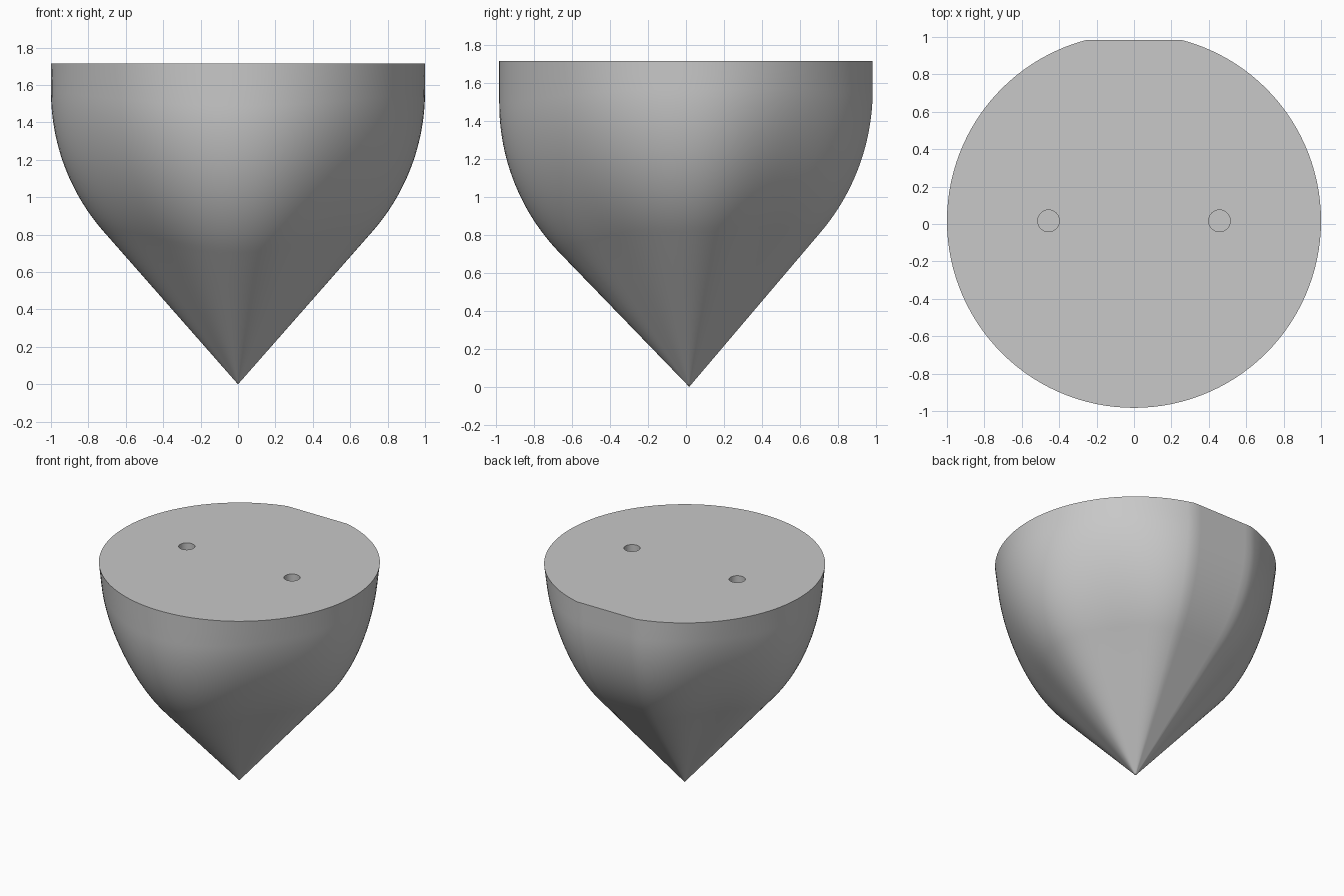
import bpy
import bmesh
from math import sin, cos, atan2, radians, degrees, pi

if "Cube" in bpy.data.objects:
    bpy.data.objects.remove(bpy.data.objects["Cube"])

SEGMENTS = 120
TOP = 1.715
CENTRE_Y = 0.017
FLAT = cos(radians(15))      # distance of the flat back from the axis
PINCH = 0.11                 # how far the diagonals are drawn in low down
HOLE_X, HOLE_R, HOLE_DEPTH = 0.457, 0.058, 0.25

grey = bpy.data.materials.new("light grey")
grey.use_nodes = True
colour = (0.58, 0.58, 0.58, 1)
grey.diffuse_color = colour
grey.node_tree.nodes["Principled BSDF"].inputs["Base Color"].default_value = colour


def diagonal(angle):
    """0 on the four ridges and the flat back, 1 midway between them."""
    a = degrees(angle)
    if a >= 180:
        return sin(2 * angle) ** 2
    from_side = min(a, 180 - a)
    return sin(pi * min(1, from_side / 75)) ** 2


def profile(angle):
    """Radius and height from the rim down to the cone; the front is fuller."""
    bulge = max(0, -sin(angle)) ** 2
    join_r = 0.717 - 0.035 * bulge
    join_z = 0.815 - 0.11 * bulge
    slope = atan2(join_r, join_z)
    arc = (1 - join_r) / (1 - cos(slope))
    start = join_z + arc * sin(slope)
    points = [(1, TOP), (1, (TOP + start) / 2)]
    for i in range(25):
        a = slope * i / 24
        points.append((1 - arc * (1 - cos(a)), start - arc * sin(a)))
    points += [(join_r * t, join_z * t) for t in (0.75, 0.5, 0.25, 0.1, 0.02)]
    pinch = PINCH * diagonal(angle)
    return [(r * (1 - pinch * min(1, (TOP - z) / (TOP - join_z))), z)
            for r, z in points]


def loop_edges(bm, ring):
    edges = []
    for a, b in zip(ring, ring[1:] + ring[:1]):
        edges.append(bm.edges.get((a, b)) or bm.edges.new((a, b)))
    return edges


def bridge(bm, upper, lower):
    n = len(upper)
    for i in range(n):
        j = (i + 1) % n
        bm.faces.new((upper[i], lower[i], lower[j], upper[j]))


bm = bmesh.new()

# Rounded body with four soft ridges and a flattened back
columns = []
for i in range(SEGMENTS):
    angle = 2 * pi * i / SEGMENTS
    cut = min(1, FLAT / sin(angle)) if sin(angle) > 0.5 else 1
    columns.append([bm.verts.new((r * cut * cos(angle),
                                  CENTRE_Y + r * cut * sin(angle), z))
                    for r, z in profile(angle)])
rings = [list(ring) for ring in zip(*columns)]
for upper, lower in zip(rings, rings[1:]):
    bridge(bm, upper, lower)

# Pointed tip
tip = bm.verts.new((0, CENTRE_Y, 0))
last = rings[-1]
for a, b in zip(last, last[1:] + last[:1]):
    bm.faces.new((a, tip, b))

# Two blind peg holes
top_edges = loop_edges(bm, rings[0])
for side in (-1, 1):
    hole = []
    for z in (TOP, TOP - HOLE_DEPTH):
        hole.append([bm.verts.new((side * HOLE_X + HOLE_R * cos(2 * pi * k / 32),
                                   CENTRE_Y + HOLE_R * sin(2 * pi * k / 32), z))
                     for k in range(32)])
    bridge(bm, *hole)
    bm.faces.new(hole[1])
    top_edges += loop_edges(bm, hole[0])

# Flat top around the holes
bmesh.ops.triangle_fill(bm, edges=top_edges, use_beauty=True, normal=(0, 0, 1))
bmesh.ops.recalc_face_normals(bm, faces=bm.faces)

mesh = bpy.data.meshes.new("pointed_body")
bm.to_mesh(mesh)
bm.free()
mesh.materials.append(grey)
body = bpy.data.objects.new("pointed_body", mesh)
bpy.context.collection.objects.link(body)

bpy.ops.object.select_all(action="DESELECT")
body.select_set(True)
bpy.context.view_layer.objects.active = body
bpy.ops.object.shade_smooth_by_angle(angle=radians(30))
